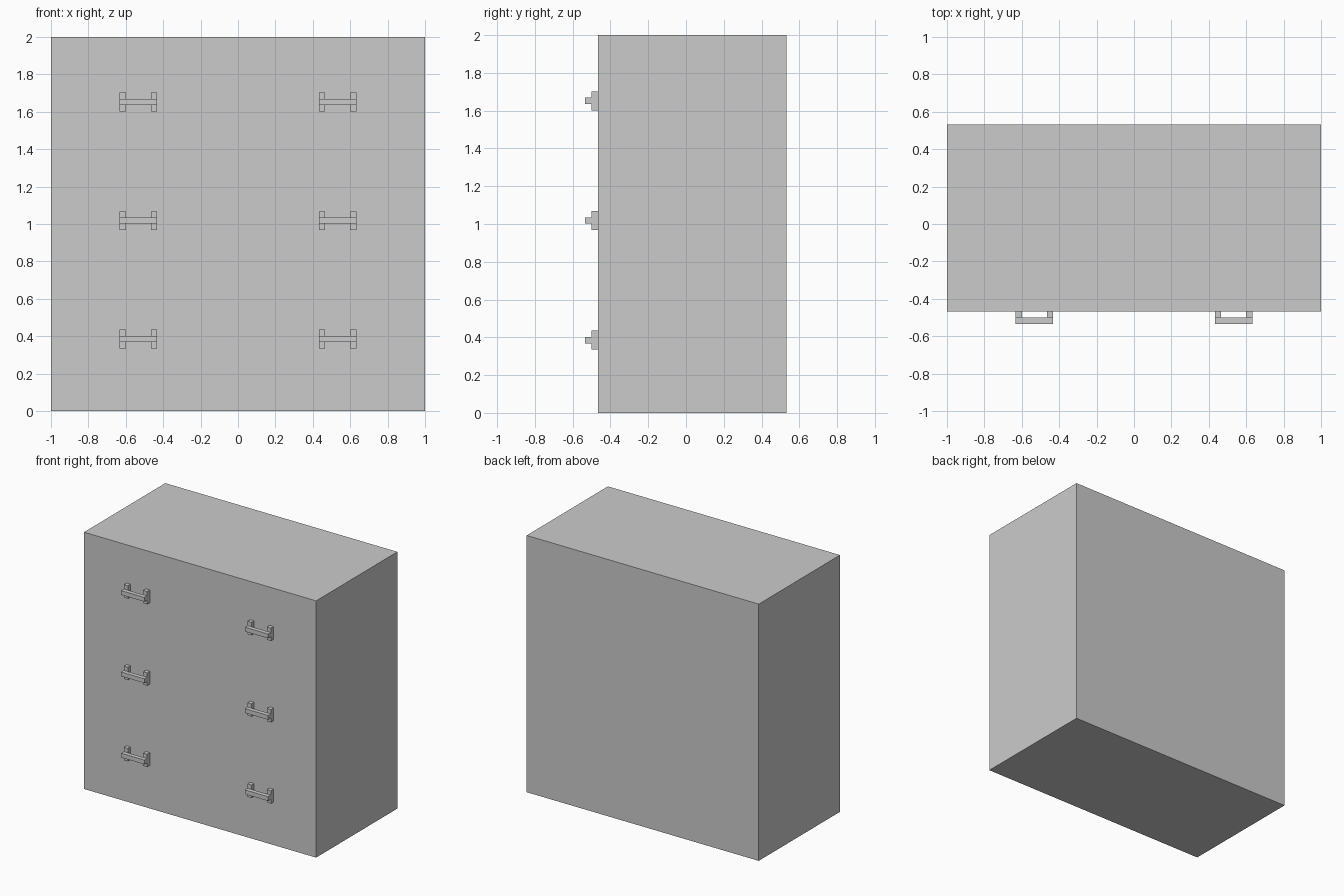
import bpy

if "Cube" in bpy.data.objects:
    bpy.data.objects.remove(bpy.data.objects["Cube"])


def box(name, lo, hi):
    """Axis-aligned box between two corners."""
    centre = [(a + b) / 2 for a, b in zip(lo, hi)]
    bpy.ops.mesh.primitive_cube_add(size=1, location=centre)
    ob = bpy.context.object
    ob.name = name
    ob.scale = [b - a for a, b in zip(lo, hi)]
    bpy.ops.object.transform_apply(location=False, rotation=False, scale=True)
    return ob


FRONT = -0.467   # front face of the cabinet
T = 0.0333       # handle bar thickness
HALF = 0.1       # half handle length

# Cabinet body
box("cabinet_body", (-1, FRONT, 0), (1, 0.533, 2))

# Two handles on each of three drawer rows
for row, z in (("lower", 0.385), ("middle", 1.018), ("upper", 1.652)):
    for side, x in (("left", -0.533), ("right", 0.533)):
        name = f"{row}_{side}_handle"
        # Mounting feet at both ends
        for end, x0 in (("outer" if x < 0 else "inner", x - HALF),
                        ("inner" if x < 0 else "outer", x + HALF - T)):
            box(f"{name}_{end}_foot", (x0, FRONT - T, z - 0.05), (x0 + T, FRONT, z + 0.05))
        # Grip bar
        box(f"{name}_bar", (x - HALF, FRONT - 2 * T, z - T / 2),
            (x + HALF, FRONT - T, z + T / 2))
